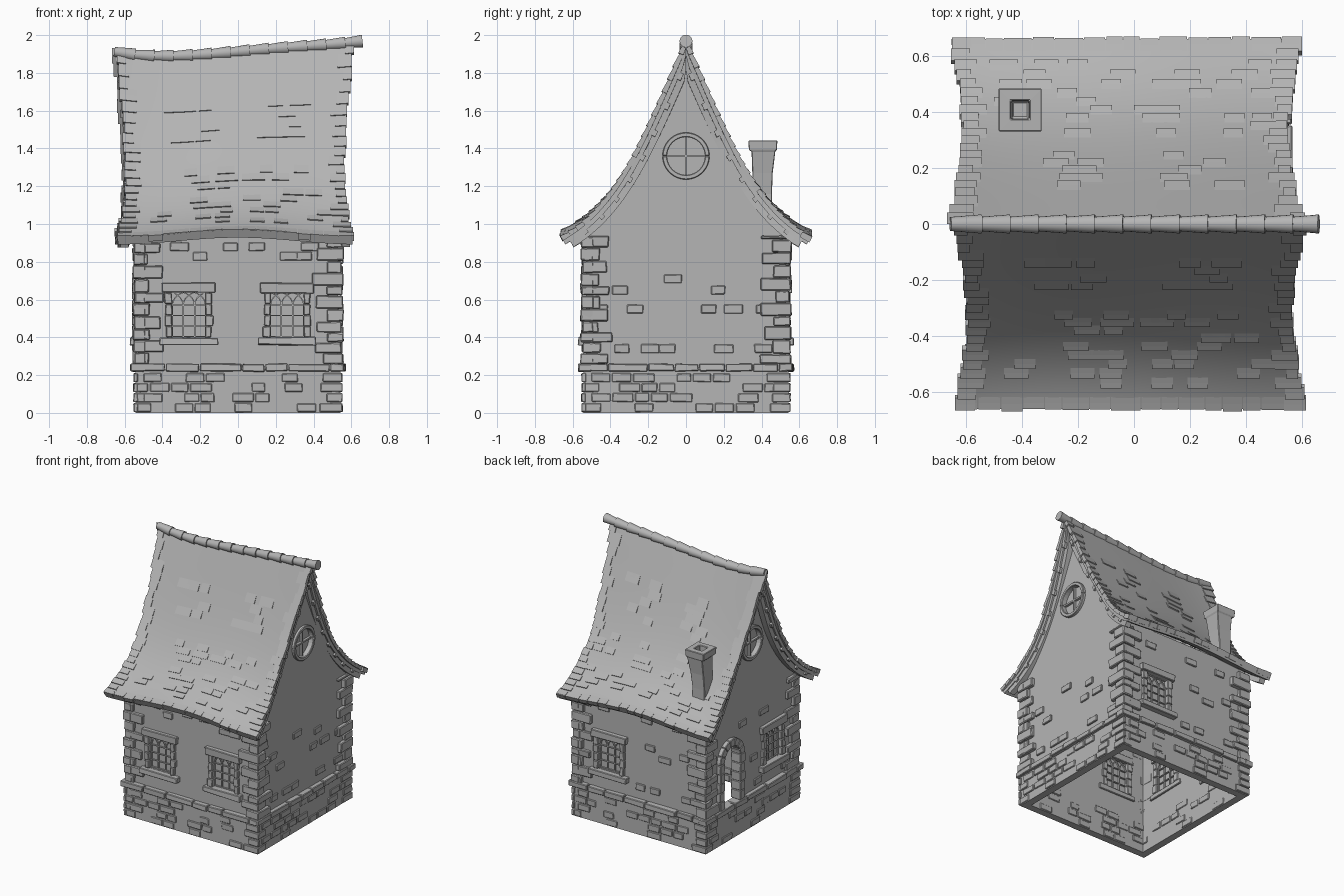
import bpy, bmesh, math, random
from mathutils import Matrix, Vector
from mathutils.geometry import interpolate_bezier

random.seed(4)
cube = bpy.data.objects.get("Cube")
if cube:
    bpy.data.objects.remove(cube)

stone = bpy.data.materials.new("plain_grey")
stone.use_nodes = True
GREY = (0.46, 0.46, 0.46, 1)
stone.diffuse_color = GREY
stone.node_tree.nodes["Principled BSDF"].inputs["Base Color"].default_value = GREY

OUT, INN, BASE, BAND = 0.53, 0.49, 0.22, 0.26
WALLS = [Matrix.Rotation(math.radians(90 * k), 4, 'Z') for k in range(4)]
FRONT, RIGHT, BACK, LEFT = WALLS
rnd = random.uniform


def lerp(a, b, f):
    return a + (b - a) * f


def finish(bm, name, bevel=0, smooth=False):
    bmesh.ops.recalc_face_normals(bm, faces=bm.faces)
    me = bpy.data.meshes.new(name)
    bm.to_mesh(me)
    bm.free()
    ob = bpy.data.objects.new(name, me)
    bpy.context.collection.objects.link(ob)
    me.materials.append(stone)
    if bevel:
        mod = ob.modifiers.new("soft_edges", 'BEVEL')
        mod.width, mod.segments = bevel, 1
    if smooth:
        bpy.ops.object.select_all(action='DESELECT')
        ob.select_set(True)
        bpy.context.view_layer.objects.active = ob
        bpy.ops.object.shade_smooth_by_angle(angle=math.radians(35))
    return ob


def slab(bm, f, nu=1, nv=1):
    """Closed slab whose points are f(u, v, w), each from 0 to 1."""
    g = [[[bm.verts.new(f(i / nu, j / nv, w)) for j in range(nv + 1)]
          for i in range(nu + 1)] for w in (0, 1)]
    for i in range(nu):
        for j in range(nv):
            for s in g:
                bm.faces.new((s[i][j], s[i + 1][j], s[i + 1][j + 1], s[i][j + 1]))
    rim = [(i, 0) for i in range(nu)] + [(nu, j) for j in range(nv)]
    rim += [(i, nv) for i in range(nu, 0, -1)] + [(0, j) for j in range(nv, 0, -1)]
    for (a, b), (c, d) in zip(rim, rim[1:] + rim[:1]):
        bm.faces.new((g[0][a][b], g[0][c][d], g[1][c][d], g[1][a][b]))


def block(bm, wall, u, d, z, jit=0.0):
    """Box on a wall: ranges along the wall, outwards and upwards."""
    def f(a, b, c):
        p = Vector((lerp(*u, a), -lerp(*d, c), lerp(*z, b)))
        return wall @ (p + Vector([rnd(-jit, jit) for _ in range(3)]))
    slab(bm, f)


def bar(bm, wall, p, q, d, r):
    """Thin strip between two points (u, z) on a wall."""
    p, q = Vector(p), Vector(q)
    n = (q - p).orthogonal().normalized() * r
    def f(a, b, c):
        e = p.lerp(q, a) + n * (2 * b - 1)
        return wall @ Vector((e.x, -lerp(*d, c), e.y))
    slab(bm, f)


# Curved roof surface: x, slope position t (0 ridge, 1 eave), side, normal offset
SLOPE = interpolate_bezier(*[Vector((0, y, z)) for y, z in
                             ((0, 1.93), (0.24, 1.41), (0.36, 1.1), (0.66, 0.95))], 61)


def ridge_dz(x):
    return 0.03 * math.sin(3 * x) + 0.027 * (x / 0.65) ** 4


def roof(x, t, side, off=0.0):
    k = min(max(int(t * 60), 0), 59)
    a, b = SLOPE[k], SLOPE[k + 1]
    p = a.lerp(b, t * 60 - k)
    tan = (b - a).normalized()
    y, z = p.y - tan.z * off, p.z + tan.y * off
    z += ridge_dz(x) * (1 - t) + 0.018 * math.cos(5 * x) * t
    return Vector((x, side * max(y, 0), z))


def end_x(t, sign, side):
    wave = 0.05 * (2 * t - 1) ** 2
    return (0.555 + wave if sign > 0 else -0.585 - wave) - 0.015 * (side > 0)


def tile(bm, x, t, side, lo, hi, wedge=True):
    slab(bm, lambda a, b, c: roof(lerp(*x, a), lerp(*t, b), side,
         lerp(lo, hi * (b if wedge else 1), c)), 1, 2)


bm = bmesh.new()
for side in (-1, 1):
    slab(bm, lambda a, b, c: roof(lerp(end_x(b, -1, side), end_x(b, 1, side), a), b, side, -0.045 * c), 24, 24)
finish(bm, "roof_slopes", smooth=True)

bm = bmesh.new()
ROWS = 22
for side in (-1, 1):
    for sign in (-1, 1):                                  # verge tiles
        for k in range(ROWS):
            t = k / ROWS
            x = end_x(t, sign, side)
            tile(bm, (x - sign * rnd(0.03, 0.08), x + sign * rnd(0.005, 0.02)),
                 (t, min(t + 0.048, 1.004)), side, -0.022, 0.008)
    x = -0.63
    while x < 0.55:                                       # eave tiles
        w = rnd(0.06, 0.11)
        tile(bm, (x, min(x + w - 0.004, 0.6)), (0.95, rnd(0.998, 1.008)), side, -0.03, 0.005)
        x += w
    for cx in (-0.26, 0.24):                              # loose tile patches
        for t0, t1, spread, count in ((0.2, 0.4, 0.12, 10), (0.55, 0.95, 0.22, 18)):
            for _ in range(count):
                x = cx + rnd(-spread, spread)
                t = round(rnd(t0, t1) * ROWS) / ROWS
                tile(bm, (x - 0.035, x + rnd(0.03, 0.06)), (t - 0.045, t), side, -0.01, 0.007)
finish(bm, "roof_tiles")

# Bargeboards and their pegs
bm = bmesh.new()
for side in (-1, 1):
    for sign in (-1, 1):
        slab(bm, lambda a, b, c: roof(end_x(b, sign, side) - sign * lerp(0.055, 0.012, a),
             b * 0.97, side, lerp(-0.04, -0.08, c)), 1, 24)
        for k in range(8):
            t = 0.1 + 0.11 * k
            x = end_x(t, sign, side)
            tile(bm, (x - sign * 0.03, x + sign * 0.004), (t, t + 0.025), side, -0.062, -0.04, False)
finish(bm, "bargeboards")

# Ridge caps
bm = bmesh.new()
CAPS = 13
for k in range(CAPS):
    a, b = [Vector((x, 0, 1.912 + ridge_dz(x))) for x in
            (lerp(-0.655, 0.66, k / CAPS), lerp(-0.655, 0.66, (k + 1.1) / CAPS))]
    if k == CAPS - 1:
        b = a.lerp(b, 0.9)
    m = Matrix.Translation((a + b) / 2) @ (b - a).to_track_quat('Z', 'Y').to_matrix().to_4x4()
    bmesh.ops.create_cone(bm, cap_ends=True, segments=16, radius1=0.025, radius2=0.034,
                          depth=(b - a).length, matrix=m)
finish(bm, "ridge_caps", smooth=True)

# Walls: two gables and two long walls, with cut openings
WINDOWS = [(FRONT, -0.26), (FRONT, 0.26), (BACK, -0.25), (LEFT, 0.25)]
DOOR_U, DOOR_R, SPRING = -0.25, 0.1, 0.6
cut = bmesh.new()
for wall, u in WINDOWS:
    block(cut, wall, (u - 0.093, u + 0.093), (0.4, 0.6), (0.4, 0.64))
block(cut, LEFT, (DOOR_U - DOOR_R, DOOR_U + DOOR_R), (0.4, 0.6), (BAND, SPRING))
for u, z, r in ((DOOR_U, SPRING, DOOR_R), (0, 1.36, 0.1)):
    for wall in (LEFT, RIGHT) if u == 0 else (LEFT,):
        m = wall @ Matrix.Translation((u, -0.5, z)) @ Matrix.Rotation(math.pi / 2, 4, 'X')
        bmesh.ops.create_cone(cut, cap_ends=True, segments=32, radius1=r, radius2=r, depth=0.2, matrix=m)
cutter = finish(cut, "opening_cutter")
cutter.hide_render = True
cutter.hide_viewport = True


def gable(sign):
    def f(a, b, c):
        s = 2 * a - 1
        p = roof(sign * lerp(OUT, INN, c), abs(s) * 0.84, 1 if s > 0 else -1)
        return Vector((p.x, p.y, lerp(0.2, p.z - 0.045, b)))
    g = bmesh.new()
    slab(g, f, 40, 1)
    return finish(g, "right_gable_wall" if sign > 0 else "left_gable_wall")


walls = [gable(1), gable(-1)]
for wall, name in ((FRONT, "front_wall"), (BACK, "back_wall")):
    bm = bmesh.new()
    block(bm, wall, (-OUT, OUT), (INN, OUT), (0.2, 0.98))
    walls.append(finish(bm, name))
for ob in walls:
    mod = ob.modifiers.new("openings", 'BOOLEAN')
    mod.object, mod.solver = cutter, 'EXACT'
    mod.use_self = True

# Plinth, band course and bricks
plinth, band, bricks = bmesh.new(), bmesh.new(), bmesh.new()
for wall in WALLS:
    block(plinth, wall, (-0.543, 0.543), (INN, 0.543), (0, BASE + 0.01))
    u = -0.57
    while u < 0.56:
        w = min(rnd(0.12, 0.26), 0.57 - u)
        block(band, wall, (u, u + w - 0.006), (0.5, rnd(0.56, 0.572)), (BASE, BAND), 0.003)
        u += w
    for row in range(4):
        u = -0.55 + 0.05 * (row % 2)
        while u < 0.45:
            w = rnd(0.08, 0.13)
            if random.random() < 0.45 or u < -0.49:
                z = 0.005 + row * 0.053
                inner = max(0.484, abs(u) - 0.02)
                block(bricks, wall, (u, u + w - 0.01), (inner, rnd(0.548, 0.554)), (z, z + 0.046), 0.002)
            u += w
        block(bricks, wall, (0.553 - w, 0.553), (0.53, 0.553), (z, z + 0.046), 0.002)

WALL_BRICKS = [
    (FRONT, 0.88, (-0.31, -0.04, 0.1, 0.38)), (FRONT, 0.83, (-0.2, 0.27, 0.35)),
    (RIGHT, 0.71, (-0.07,)), (RIGHT, 0.65, (-0.35, 0.17)), (RIGHT, 0.55, (-0.46, -0.27, 0.12, 0.25, 0.41)),
    (RIGHT, 0.34, (-0.34, -0.19, -0.1, 0.2, 0.41)),
    (BACK, 0.86, (-0.3, 0.05, 0.3)), (BACK, 0.66, (0.08, 0.36)), (BACK, 0.6, (0.2,)),
    (BACK, 0.35, (0.0, 0.12, 0.38)), (LEFT, 0.8, (-0.1, 0.15)), (LEFT, 0.5, (0.03,)), (LEFT, 0.31, (0.08, 0.4))]
for wall, z, us in WALL_BRICKS:
    for u in us:
        w = rnd(0.035, 0.052)
        block(bricks, wall, (u - w, u + w), (0.5, 0.541), (z - 0.023, z + 0.023), 0.002)
finish(plinth, "plinth")
finish(band, "band_course", 0.005)
finish(bricks, "bricks", 0.004)

# Corner stones, alternately long and short
bm = bmesh.new()
for k, wall in enumerate(WALLS):
    z, n = BAND, 0
    while z < 0.92:
        h = rnd(0.05, 0.075)
        long_u = (n + k) % 2
        o = rnd(0.546, 0.56)
        top = min(z + h, 0.94) - 0.004
        a, b = (0.13, 0.07) if long_u else (0.07, 0.13)
        a, b = a + rnd(0, 0.03), b + rnd(0, 0.03)
        block(bm, wall, (0.55 - a, o), (INN, o), (z, top), 0.003)
        block(bm, wall, (INN, o - 0.002), (0.55 - b, o - 0.002), (z, top), 0.003)
        z, n = z + h, n + 1
finish(bm, "corner_stones", 0.005)

# Windows: stone surround, glass and tracery
frames, lattice, glass = bmesh.new(), bmesh.new(), bmesh.new()
for wall, u in WINDOWS:
    block(frames, wall, (u - 0.143, u + 0.143), (0.48, 0.56), (0.635, 0.69), 0.004)
    block(frames, wall, (u - 0.155, u + 0.155), (0.48, 0.57), (0.36, 0.4), 0.004)
    for s in (-1, 1):
        for k in range(4):
            z = 0.4 + k * 0.059
            block(frames, wall, (u + s * 0.088, u + s * rnd(0.118, 0.132)), (0.48, 0.55), (z, z + 0.058), 0.003)
    block(glass, wall, (u - 0.095, u + 0.095), (0.506, 0.512), (0.395, 0.645))
    deep = (0.495, 0.522)
    for s in (-0.088, -0.03, 0.03, 0.088):
        bar(lattice, wall, (u + s, 0.4), (u + s, 0.57), deep, 0.004)
        for way in (-1, 1):
            arc = [(s + way * 0.1 * (1 - math.cos(a / 4)), 0.57 + 0.075 * math.sin(a / 4)) for a in range(7)]
            for p, q in zip(arc, arc[1:]):
                if abs(q[0]) < 0.095:
                    bar(lattice, wall, (u + p[0], p[1]), (u + q[0], q[1]), deep, 0.003)
    for z in (0.405, 0.46, 0.515, 0.57):
        bar(lattice, wall, (u - 0.09, z), (u + 0.09, z), deep, 0.003)


def arch(bm, wall, u, z, r0, r1, d, a0, a1, n):
    """Curved band of rectangular section on a wall."""
    def f(a, b, c):
        ang, r = lerp(a0, a1, a), lerp(r0, r1, b)
        return wall @ Vector((u + r * math.cos(ang), -lerp(*d, c), z + r * math.sin(ang)))
    slab(bm, f, n, 1)


# Round gable windows
for wall in (LEFT, RIGHT):
    for h in (0, math.pi):
        arch(frames, wall, 0, 1.36, 0.1, 0.125, (0.48, 0.55), h, h + math.pi, 16)
        arch(glass, wall, 0, 1.36, 0.0005, 0.102, (0.506, 0.512), h, h + math.pi, 16)
    bar(lattice, wall, (-0.1, 1.36), (0.1, 1.36), (0.495, 0.53), 0.006)
    bar(lattice, wall, (0, 1.26), (0, 1.46), (0.495, 0.53), 0.006)

# Door surround
for k in range(7):
    a = math.pi * k / 7
    arch(frames, LEFT, DOOR_U, SPRING, DOOR_R - 0.01, 0.145, (0.48, 0.56), a, a + 0.44, 3)
for s in (-1, 1):
    for k in range(5):
        z = lerp(BAND, SPRING, k / 5)
        block(frames, LEFT, (DOOR_U + s * 0.09, DOOR_U + s * rnd(0.138, 0.152)), (0.48, 0.56), (z, z + 0.067), 0.002)
finish(frames, "window_and_door_surrounds", 0.004)
finish(lattice, "window_tracery")
finish(glass, "window_panes")

# Chimney, leaning slightly, with an open flue
bm = bmesh.new()
rings = []
for x, y, z, r in ((-0.42, 0.405, 1.05, 0.05), (-0.42, 0.405, 1.16, 0.05), (-0.41, 0.405, 1.27, 0.054),
                   (-0.4, 0.41, 1.385, 0.063), (-0.406, 0.407, 1.39, 0.074), (-0.406, 0.407, 1.442, 0.077),
                   (-0.406, 0.407, 1.443, 0.033), (-0.406, 0.407, 1.3, 0.028)):
    rings.append([bm.verts.new((x + sx * r, y + sy * r, z)) for sx, sy in ((-1, -1), (1, -1), (1, 1), (-1, 1))])
for a, b in zip(rings, rings[1:]):
    for i in range(4):
        bm.faces.new((a[i], a[i - 1], b[i - 1], b[i]))
bm.faces.new(rings[0])
bm.faces.new(rings[-1])
finish(bm, "chimney", 0.004)
